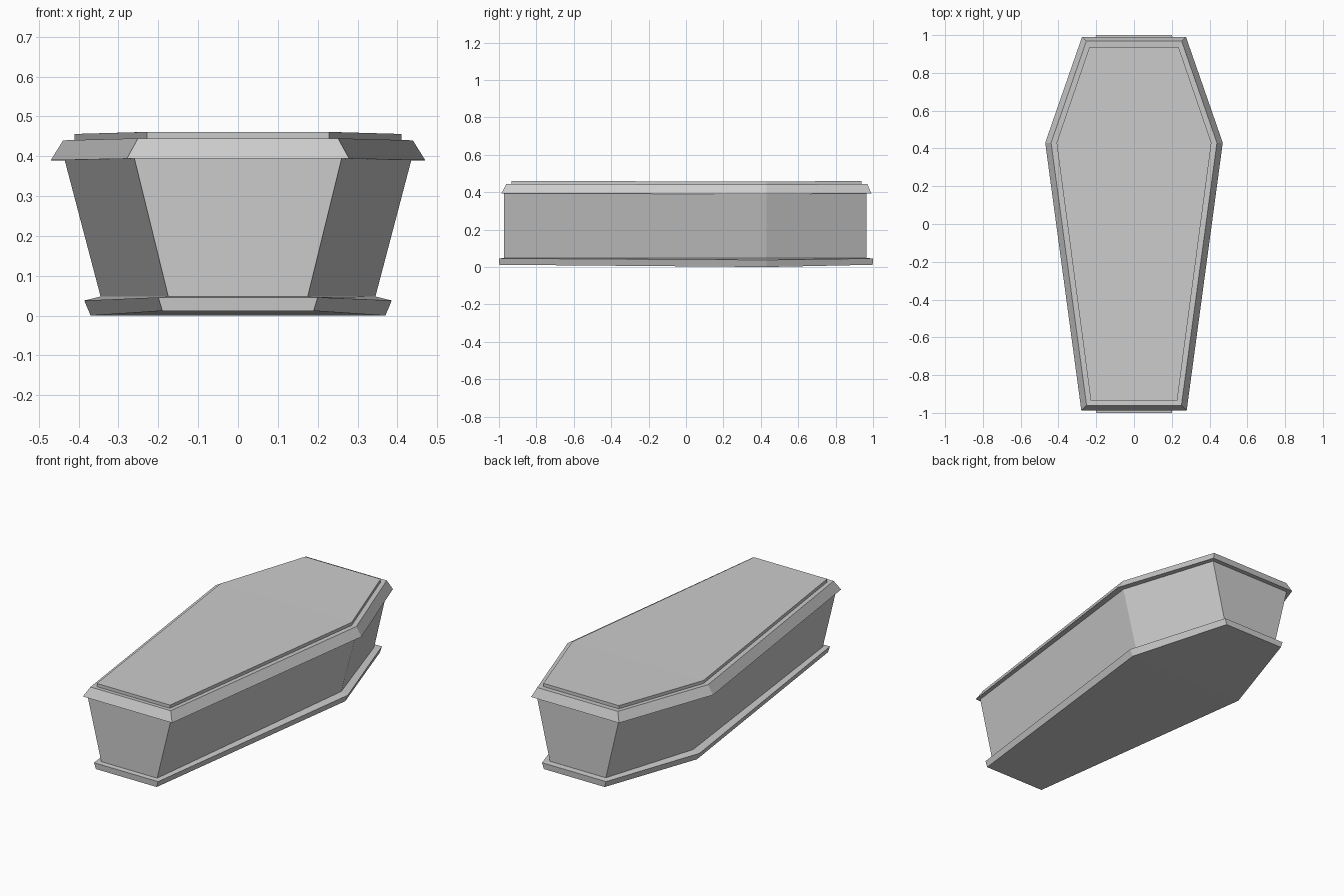
import bpy
import bmesh

default = bpy.data.objects.get("Cube")
if default:
    bpy.data.objects.remove(default, do_unlink=True)

# One stone grey for every part
stone = bpy.data.materials.new("stone_grey")
stone.use_nodes = True
GREY = (0.6, 0.6, 0.6, 1.0)
stone.diffuse_color = GREY
stone.node_tree.nodes["Principled BSDF"].inputs["Base Color"].default_value = GREY

SHOULDER_Y = 0.43


def outline(foot, shoulder, head):
    """Six-sided outline; foot and head are (half width, y, z), shoulder is (half width, z)."""
    fw, fy, fz = foot
    sw, sz = shoulder
    hw, hy, hz = head
    right = [(-fw, fy, fz), (-sw, SHOULDER_Y, sz), (-hw, hy, hz)]
    left = [(-x, y, z) for x, y, z in reversed(right)]
    return right + left


def loft(name, rings, cap_bottom=False, cap_top=False):
    """Join stacked outlines with flat quads, capping the exposed ends."""
    bm = bmesh.new()
    loops = [[bm.verts.new(p) for p in ring] for ring in rings]
    for low, high in zip(loops, loops[1:]):
        for i in range(len(low)):
            j = (i + 1) % len(low)
            bm.faces.new((low[j], low[i], high[i], high[j]))
    # Caps fold along the shoulder line
    for loop, wanted, flip in ((loops[0], cap_bottom, False), (loops[-1], cap_top, True)):
        if wanted:
            a, b, c, d, e, f = loop
            for quad in ((a, b, e, f), (b, c, d, e)):
                bm.faces.new(quad[::-1] if flip else quad)
    bm.normal_update()
    mesh = bpy.data.meshes.new(name)
    bm.to_mesh(mesh)
    bm.free()
    mesh.materials.append(stone)
    obj = bpy.data.objects.new(name, mesh)
    bpy.context.collection.objects.link(obj)
    return obj


# Outlines shared by neighbouring parts
body_low = outline((0.175, -0.972, 0.048), (0.345, 0.048), (0.175, 0.966, 0.048))
body_high = outline((0.26, -0.972, 0.394), (0.435, 0.39), (0.257, 0.966, 0.394))
panel_low = outline((0.229, -0.934, 0.443), (0.41, 0.439), (0.236, 0.937, 0.443))

# Base plinth
loft("base_plinth", [
    outline((0.19, -0.998, 0.012), (0.37, 0.0), (0.19, 0.998, 0.012)),
    outline((0.2, -1.0, 0.046), (0.386, 0.038), (0.2, 1.0, 0.046)),
    body_low,
], cap_bottom=True)

# Flaring box
loft("coffin_body", [body_low, body_high])

# Overhanging lid with sloped rim
loft("lid_rim", [
    body_high,
    outline((0.279, -0.987, 0.394), (0.47, 0.39), (0.275, 0.991, 0.394)),
    outline((0.251, -0.96, 0.445), (0.439, 0.44), (0.252, 0.969, 0.445)),
    panel_low,
])

# Raised top panel
loft("lid_panel", [
    panel_low,
    outline((0.229, -0.934, 0.461), (0.41, 0.456), (0.236, 0.937, 0.461)),
], cap_top=True)
